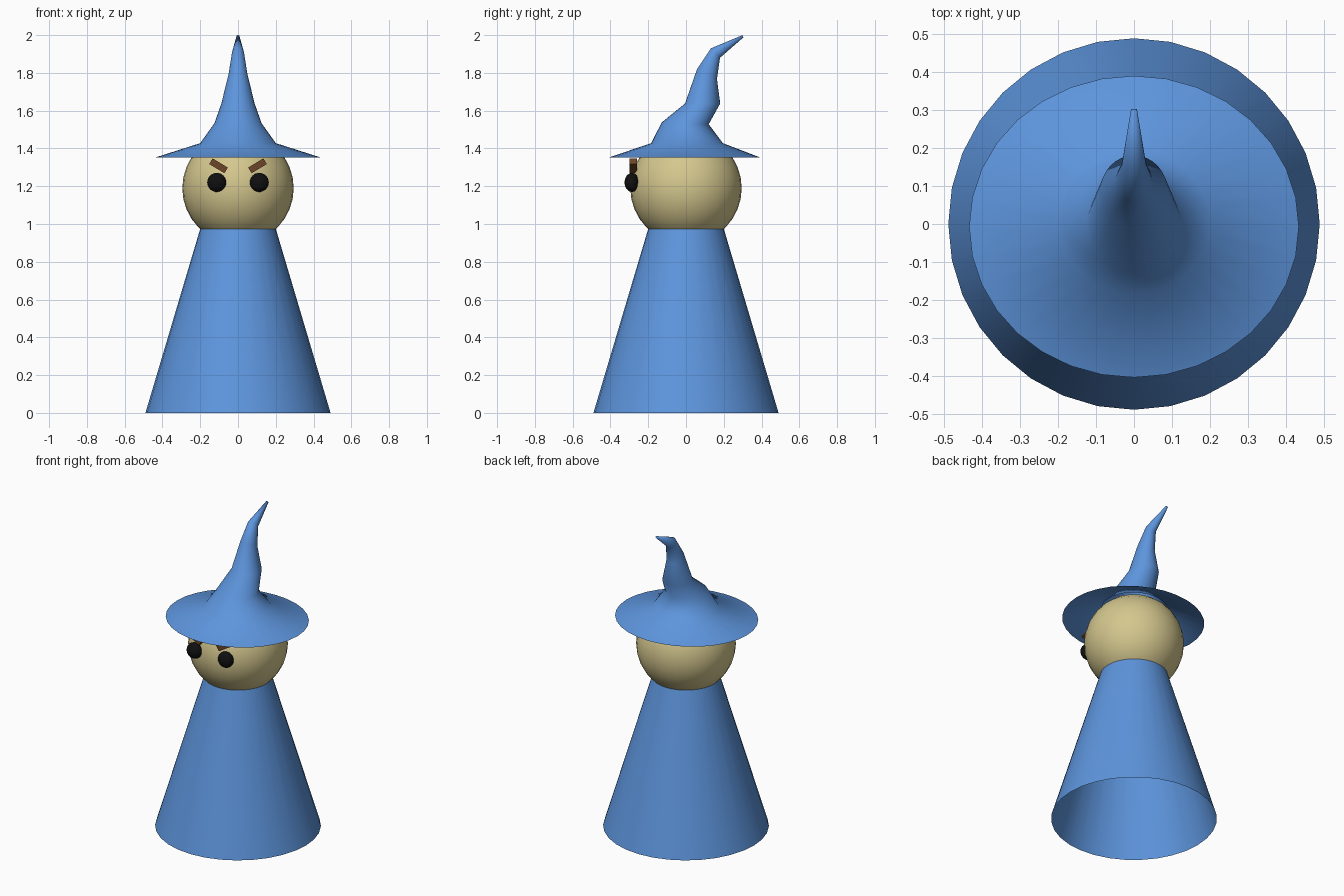
import bpy, bmesh
from math import sin, cos, pi, radians

if "Cube" in bpy.data.objects:
    bpy.data.objects.remove(bpy.data.objects["Cube"])


def material(name, rgb):
    m = bpy.data.materials.new(name)
    m.diffuse_color = (*rgb, 1)
    m.use_nodes = True
    m.node_tree.nodes["Principled BSDF"].inputs["Base Color"].default_value = m.diffuse_color
    return m


BLUE = material("blue_cloth", (0.11, 0.30, 0.72))
SKIN = material("skin", (0.66, 0.57, 0.27))
BLACK = material("black", (0.005, 0.005, 0.005))
BROWN = material("brown", (0.15, 0.06, 0.02))


def finish(obj, name, mat):
    obj.name = name
    obj.data.materials.append(mat)
    return obj


def loft(name, rings, mat, cap_top=False, n=32):
    """Open tube through rings of (centre y, centre z, x radius, y half-size, z tilt)."""
    bm = bmesh.new()
    loops = []
    for cy, cz, rx, ry, tilt in rings:
        loops.append([bm.verts.new((rx * cos(2 * pi * i / n),
                                    cy + ry * sin(2 * pi * i / n),
                                    cz + tilt * sin(2 * pi * i / n))) for i in range(n)])
    for a, b in zip(loops, loops[1:]):
        for i in range(n):
            j = (i + 1) % n
            bm.faces.new((a[i], a[j], b[j], b[i]))
    if cap_top:
        bm.faces.new(loops[-1])
    for f in bm.faces:
        f.smooth = True
    me = bpy.data.meshes.new(name)
    bm.to_mesh(me)
    bm.free()
    obj = bpy.data.objects.new(name, me)
    bpy.context.collection.objects.link(obj)
    return finish(obj, name, mat)


def ball(name, loc, scale, mat):
    bpy.ops.mesh.primitive_uv_sphere_add(segments=32, ring_count=16, radius=1, location=loc)
    obj = bpy.context.object
    obj.scale = scale
    bpy.ops.object.shade_smooth()
    return finish(obj, name, mat)


# Robe: open cone
loft("robe", [(0, 0, 0.49, 0.49, 0), (0, 0.975, 0.2, 0.2, 0)], BLUE)

# Head
ball("head", (0, 0, 1.19), (0.295, 0.295, 0.295), SKIN)

# Hat: wide brim running into a crooked point that bends backwards
loft("hat", [
    (-0.007, 1.353, 0.435, 0.398, 0),
    (0.005, 1.428, 0.2, 0.19, 0),
    (-0.004, 1.533, 0.125, 0.124, -0.005),
    (0.088, 1.638, 0.088, 0.093, 0),
    (0.111, 1.793, 0.05, 0.053, -0.026),
    (0.156, 1.905, 0.032, 0.024, -0.025),
    (0.302, 1.994, 0.008, 0.002, -0.006),
], BLUE, cap_top=True)

# Eyes and slanted brows on both sides
for side, s in (("left", -1), ("right", 1)):
    ball(side + "_eye", (s * 0.113, -0.287, 1.22), (0.05, 0.038, 0.05), BLACK)
    bpy.ops.mesh.primitive_cube_add(size=1, location=(s * 0.103, -0.28, 1.308),
                                    rotation=(0, -s * radians(31), 0))
    brow = bpy.context.object
    brow.scale = (0.094, 0.04, 0.035)
    finish(brow, side + "_brow", BROWN)
